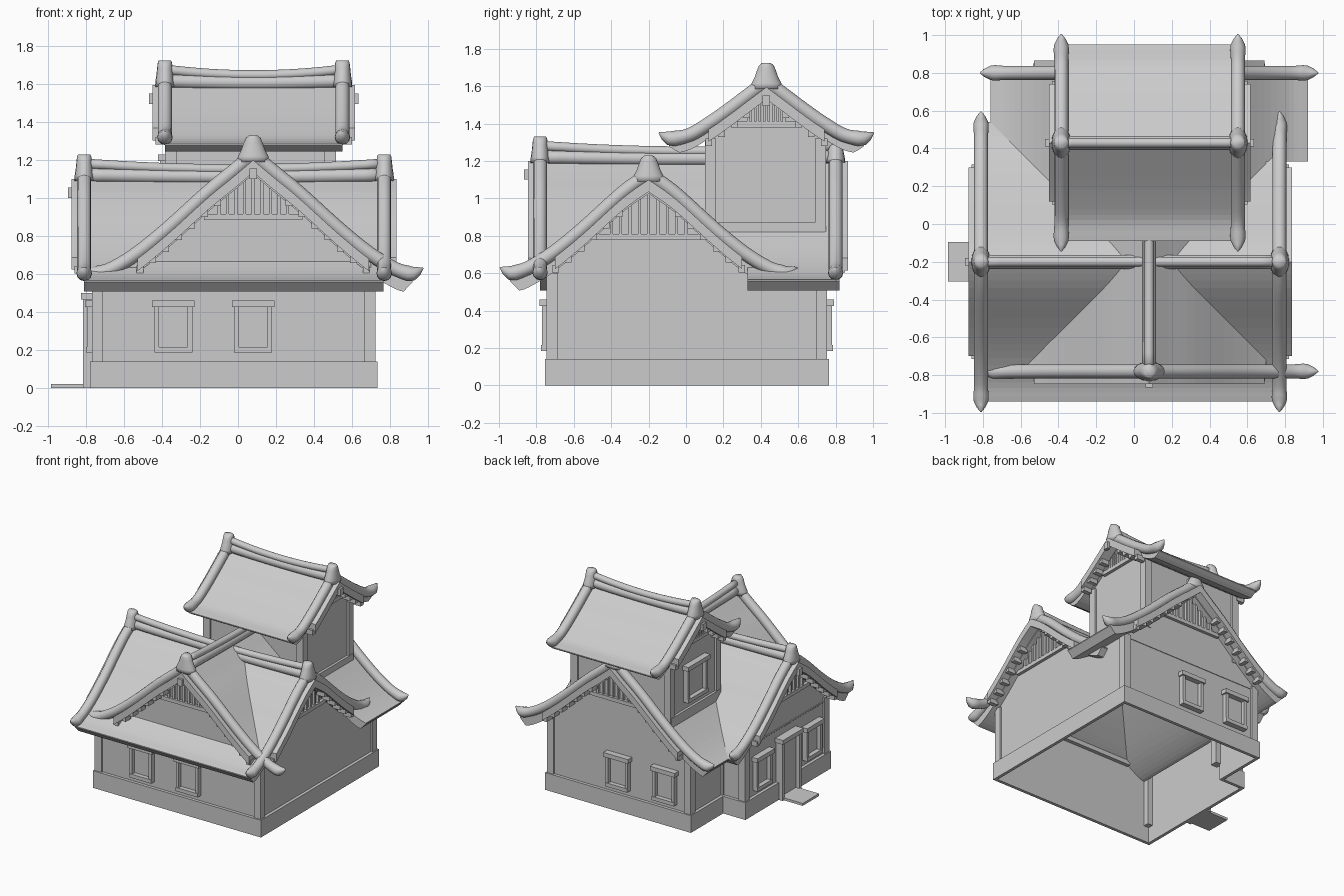
import bpy, bmesh, math
from mathutils import Vector

if "Cube" in bpy.data.objects:
    bpy.data.objects.remove(bpy.data.objects["Cube"])

grey = bpy.data.materials.new("plain grey")
grey.use_nodes = True
COL = (0.6, 0.6, 0.6, 1)
grey.diffuse_color = COL
grey.node_tree.nodes["Principled BSDF"].inputs["Base Color"].default_value = COL


def add(name, verts, faces, smooth=False, recalc=True):
    me = bpy.data.meshes.new(name)
    me.from_pydata([tuple(v) for v in verts], [], faces)
    bm = bmesh.new()
    bm.from_mesh(me)
    if recalc:
        bmesh.ops.recalc_face_normals(bm, faces=bm.faces)
    for f in bm.faces:
        f.smooth = smooth
    bm.to_mesh(me)
    bm.free()
    me.materials.append(grey)
    ob = bpy.data.objects.new(name, me)
    bpy.context.scene.collection.objects.link(ob)
    return ob


def extrude(name, ring0, ring1):
    n = len(ring0)
    sides = [(i, (i + 1) % n, n + (i + 1) % n, n + i) for i in range(n)]
    return add(name, ring0 + ring1, sides + [tuple(range(n)), tuple(range(n, 2 * n))])


def box(name, a, b):
    lo, hi = [[f(p, q) for p, q in zip(a, b)] for f in (min, max)]
    ring = [(lo[0], lo[1]), (hi[0], lo[1]), (hi[0], hi[1]), (lo[0], hi[1])]
    return extrude(name, [(x, y, lo[2]) for x, y in ring], [(x, y, hi[2]) for x, y in ring])


def tube(name, pts, radii, sides=12):
    """Round bar swept along a path lying in a vertical plane."""
    pts = [Vector(p) for p in pts]
    verts, faces, n = [], [], len(pts)
    for i, p in enumerate(pts):
        t = (pts[min(i + 1, n - 1)] - pts[max(i - 1, 0)]).normalized()
        side = t.cross(Vector((0, 0, 1))).normalized()
        up = side.cross(t)
        for k in range(sides):
            a = 2 * math.pi * k / sides
            verts.append(p + radii[i] * (side * math.cos(a) + up * math.sin(a)))
    for i in range(n - 1):
        for k in range(sides):
            j = (k + 1) % sides
            faces.append((i * sides + k, i * sides + j, (i + 1) * sides + j, (i + 1) * sides + k))
    faces += [tuple(range(sides)), tuple(range((n - 1) * sides, n * sides))]
    return add(name, verts, faces, smooth=True)


def smooth_path(pts, steps=4):
    """Catmull-Rom samples through the given points."""
    p = [Vector(q) for q in pts]
    p = [2 * p[0] - p[1]] + p + [2 * p[-1] - p[-2]]
    out = []
    for a, b, c, d in zip(p, p[1:], p[2:], p[3:]):
        for s in range(steps):
            t = s / steps
            out.append(0.5 * (2 * b + (c - a) * t + (2 * a - 5 * b + 4 * c - d) * t * t
                              + (3 * b - a - 3 * c + d) * t ** 3))
    return out + [p[-2]]


class Roof:
    """Gable roof: u runs along the ridge, d across it, z up."""

    def __init__(self, name, axis, centre, curve, ends):
        self.name, self.axis, self.centre, self.ends = name, axis, centre, ends
        self.curve = smooth_path(curve)
        self.eave = curve[-1][0]

    def at(self, u, d, z):
        return (u, self.centre + d, z) if self.axis == "x" else (self.centre + d, u, z)

    def z(self, d):
        d = abs(d)
        for a, b in zip(self.curve, self.curve[1:]):
            if d <= b.x:
                return a.y + (b.y - a.y) * (d - a.x) / (b.x - a.x)
        return self.curve[-1].y

    def strip(self, part, d0, d1, u0, u1, thick):
        """Curved sheet whose underside sweeps up to a thin edge at the eave."""
        mid = sorted({s * p.x for p in self.curve for s in (-1, 1)})
        ds = [d0] + [d for d in mid if d0 + 0.004 < d < d1 - 0.004] + [d1]
        ring = [(d, self.z(d)) for d in ds]
        for d in reversed(ds):
            thin = min(1, (self.eave - abs(d)) / 0.05)
            ring.append((d, self.z(d) - 0.008 - (thick - 0.008) * thin))
        return extrude(f"{self.name}_{part}", [self.at(u0, d, z) for d, z in ring],
                       [self.at(u1, d, z) for d, z in ring])

    def block(self, part, u0, u1, d0, d1, z0, z1):
        return box(f"{self.name}_{part}", self.at(u0, d0, z0), self.at(u1, d1, z1))

    def ridge(self):
        top, (u0, u1) = self.z(0), self.ends
        for part, h, r, sag in (("ridge_roll", 0.052, 0.026, 0.03), ("ridge_base", 0.012, 0.037, 0.01)):
            pts, n = [], 16
            for i in range(n + 1):
                t = i / n
                pts.append(self.at(u0 + (u1 - u0) * t, 0, top + h + sag * (2 * t - 1) ** 2))
            tube(f"{self.name}_{part}", pts, [r] * (n + 1))

    def finial(self, u, tall):
        prof = [(0.085, -0.01), (0.08, 0.02), (0.062, 0.055), (0.05, 0.09), (0.04, 0.115), (0.022, 0.13)]
        n, top = 16, self.z(0)
        verts = [self.at(u + (0.026 + 0.3 * r) * math.cos(2 * math.pi * k / n),
                         r * math.sin(2 * math.pi * k / n), top + h * tall)
                 for r, h in prof for k in range(n)]
        faces = [(i * n + k, i * n + (k + 1) % n, (i + 1) * n + (k + 1) % n, (i + 1) * n + k)
                 for i in range(len(prof) - 1) for k in range(n)]
        faces += [tuple(range(n)), tuple(range(len(verts) - n, len(verts)))]
        add(f"{self.name}_finial", verts, faces, smooth=True)

    def gable_end(self, u, out, wall, half, reach, slat_half, base):
        """Edge bars with horn tips, barge board, blocks, gable wall and slats."""
        for s in (-1, 1):
            path = [(p.x, p.y + 0.03) for p in self.curve]
            radii = [0.037] * (len(path) - 3) + [0.039, 0.041, 0.038]
            e, ze = path[-1]
            path[-1] = (e, ze + 0.007)
            path += [(e + 0.028, ze + 0.02), (e + 0.055, ze + 0.036)]
            radii += [0.024, 0.003]
            tube(f"{self.name}_edge_bar", [self.at(u, s * d, z) for d, z in path], radii)
            # stepped blocks under the barge board
            d = reach * 0.28
            while d < reach * 0.98:
                z = self.z(d)
                self.block("rafter_block", u - out * 0.02, u + out * 0.05,
                           s * d, s * (d + 0.035), z - 0.1, z - 0.06)
                d += 0.068
        self.strip("barge_board", -reach, reach, u - out * 0.02, u + out * 0.066, 0.065)
        # gable wall panel filled down to the eave level
        foot = self.z(half) - 0.09
        ds = [half * i / 12 for i in range(-12, 13)]
        ring = [(d, self.z(d) - 0.03) for d in ds] + [(half, foot), (-half, foot)]
        extrude(f"{self.name}_gable_wall", [self.at(wall, d, z) for d, z in ring],
                [self.at(wall - out * 0.03, d, z) for d, z in ring])
        self.block("gable_beam", wall, wall + out * 0.025, -slat_half - 0.07, slat_half + 0.07, base - 0.03, base)
        n = 9
        for i in range(n):
            d = slat_half * (2 * i / (n - 1) - 1) * 0.95
            top = max(self.z(d) - 0.05, base + 0.02)
            self.block("gable_slat", wall, wall + out * 0.02, d - 0.008, d + 0.008, base, top)

    def apex_peg(self, u, out):
        top = self.z(0)
        self.block("apex_peg", u + out * 0.06, u + out * 0.085, -0.02, 0.02, top - 0.1, top - 0.045)


# Three roofs sharing the same sweep
BIG = [(0, 1.2), (0.1, 1.115), (0.24, 1.0), (0.45, 0.81), (0.61, 0.68), (0.74, 0.6), (0.84, 0.565)]
side = Roof("side_roof", "x", -0.2, [(0, 1.1)] + [(d - 0.1, z) for d, z in BIG[2:]], (-0.81, 0.77))
main = Roof("main_roof", "y", 0.08, BIG, (-0.78, 0.8))
tower = Roof("tower_roof", "x", 0.43,
             [(0, 1.595), (0.1, 1.52), (0.2, 1.445), (0.3, 1.375), (0.41, 1.31), (0.52, 1.285)], (-0.385, 0.55))

side.strip("slab", -side.eave, side.eave, -0.81, 0.765, 0.075)
main.strip("slab", -main.eave, 0.62, -0.78, 0.8, 0.075)
main.strip("slab_corner", 0.6, main.eave, 0.33, 0.82, 0.075)
tower.strip("slab", -tower.eave, tower.eave, -0.385, 0.55, 0.05)

for roof, walls, half, reach, slat, base, pegs in (
        (side, (-0.755, 0.71), 0.52, 0.5, 0.21, 0.81, (True, False)),
        (main, (-0.73, 0.745), 0.63, 0.61, 0.19, 0.915, (True, False)),
        (tower, (-0.37, 0.5), 0.31, 0.31, 0.1, 1.41, (True, True))):
    roof.ridge()
    for end, out, wall, peg in zip(roof.ends, (-1, 1), walls, pegs):
        roof.gable_end(end, out, wall, half, reach, slat, base)
        # the back finial is squat to fit beneath the tower eave
        roof.finial(end, 0.7 if roof is main and out > 0 else 1)
        if peg:
            roof.apex_peg(end, out)


# Walls: open shells around the stepped plan, with plinth and corner posts
def plan(i):
    l, m, r, f, b, n = -0.78 + i, -0.58 + i, 0.735 - i, -0.755 + i, 0.765 - i, 0.35 - i
    return [(l, f), (r, f), (r, b), (m, b), (m, n), (l, n)]


def shell(name, ring, z0, z1, thick=0):
    n = len(ring)
    ob = add(name, [(x, y, z) for z in (z0, z1) for x, y in ring],
             [(i, (i + 1) % n, n + (i + 1) % n, n + i) for i in range(n)], recalc=False)
    if thick:
        mod = ob.modifiers.new("thickness", "SOLIDIFY")
        mod.thickness, mod.offset, mod.use_even_offset = thick, -1, True


shell("house_walls", plan(0.025), 0.1, 0.61)
shell("plinth", plan(0), 0, 0.14, 0.025)
for k, (x, y) in enumerate(plan(0.01)):
    dx = -0.06 if k in (1, 2) else 0.06
    dy = 0.06 if k in (0, 1) else -0.06
    box("corner_post", (x, y, 0.13), (x + dx, y + dy, 0.6))

T = [(-0.37, 0.115), (0.5, 0.115), (0.5, 0.735), (-0.37, 0.735)]
shell("tower_walls", T, 0.74, 1.34)
shell("tower_skirt", [(x + math.copysign(0.02, x), y + math.copysign(0.008, y - 0.4)) for x, y in T],
      0.78, 0.87, 0.03)
for x, y in T:
    sx, sy = math.copysign(1, x), math.copysign(1, y - 0.4)
    box("tower_post", (x + 0.015 * sx, y + 0.014 * sy, 0.74), (x - 0.045 * sx, y - 0.045 * sy, 1.32))


# Windows and door; axis is the way the wall faces
def opening(name, axis, wall, out, c, w, z0, z1, proud=0):
    def part(label, a, b, za, zb, depth):
        p, q = wall + out * 0.001, wall + out * (depth + proud)
        if axis == "x":
            box(f"{name}_{label}", (p, c + a, za), (q, c + b, zb))
        else:
            box(f"{name}_{label}", (c + a, p, za), (c + b, q, zb))
    part("pane", -w, w, z0, z1, 0.008)
    for s in (-1, 1):
        part("jamb", s * w, s * (w - 0.025), z0, z1, 0.04)
    part("lintel", -w - 0.012, w + 0.012, z1 - 0.035, z1, 0.052)
    if z0 > 0.1:
        part("sill", -w, w, z0, z0 + 0.03, 0.045)


for x in (-0.34, 0.08):
    opening("front_window", "y", -0.73, -1, x, 0.1, 0.185, 0.46)
    opening("back_window", "y", 0.74, 1, x, 0.1, 0.185, 0.46)
for y in (-0.52, 0.12):
    opening("side_window", "x", -0.755, -1, y, 0.1, 0.185, 0.46)
opening("door", "x", -0.755, -1, -0.2, 0.12, 0, 0.5, 0.02)
opening("tower_window", "x", -0.37, -1, 0.43, 0.13, 0.93, 1.23)
box("door_step", (-0.985, -0.305, 0), (-0.77, -0.095, 0.02))
